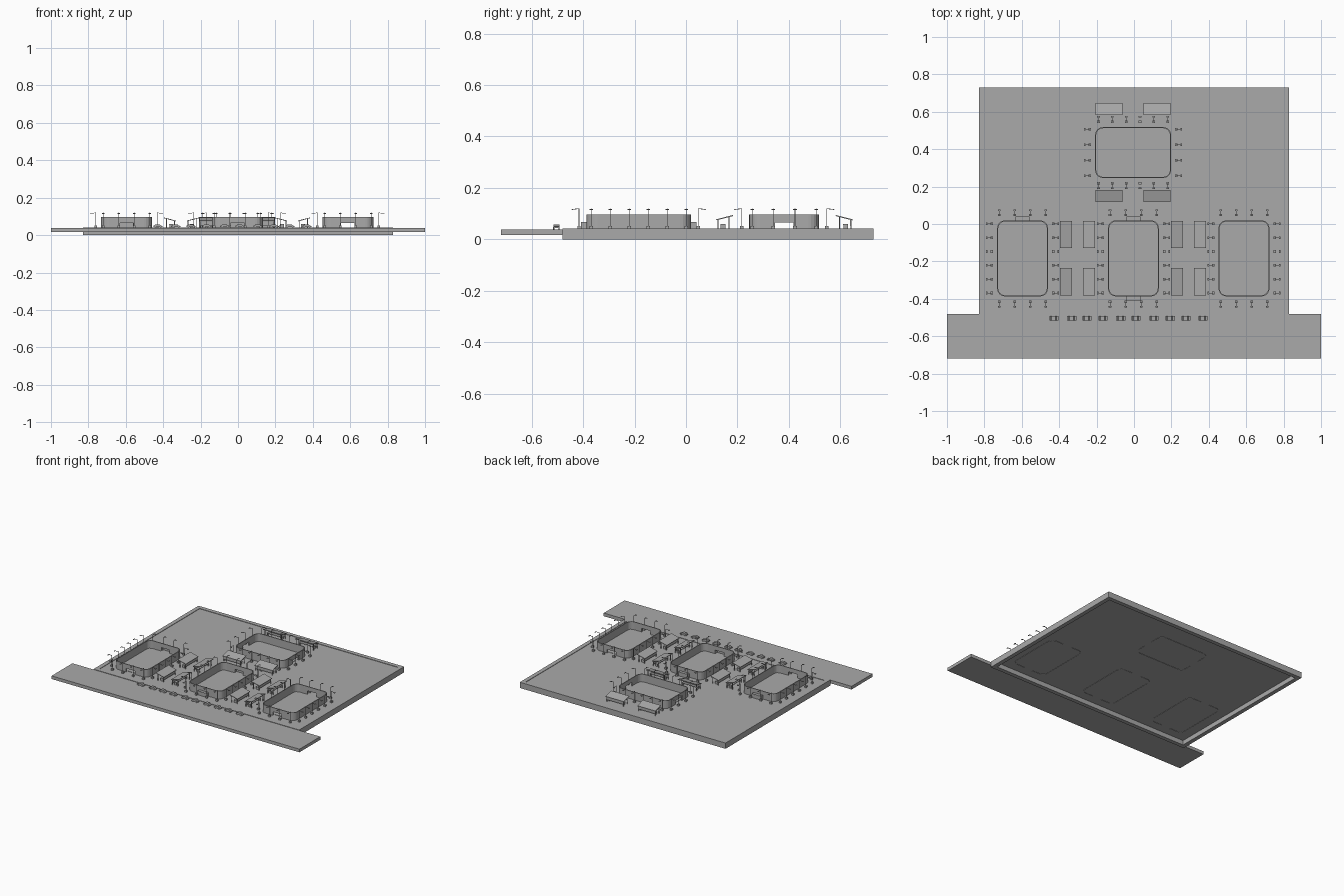
import bpy, bmesh, math
from mathutils import Matrix, Vector

if "Cube" in bpy.data.objects:
    bpy.data.objects.remove(bpy.data.objects["Cube"])

grey = bpy.data.materials.new("plain grey")
grey.diffuse_color = (0.4, 0.4, 0.4, 1)
grey.use_nodes = True
grey.node_tree.nodes["Principled BSDF"].inputs["Base Color"].default_value = grey.diffuse_color
GROUND, ROAD = 0.039, 0.039


def add_box(bm, c, s, rx=0):
    m = Matrix.Translation(c) @ Matrix.Rotation(rx, 4, 'X') @ Matrix.Diagonal((*s, 1))
    bmesh.ops.create_cube(bm, size=1, matrix=m)


def to_mesh(bm, name):
    me = bpy.data.meshes.new(name)
    bm.to_mesh(me)
    bm.free()
    me.materials.append(grey)
    return me


def box_mesh(name, boxes):
    bm = bmesh.new()
    for b in boxes:
        add_box(bm, *b)
    return to_mesh(bm, name)


def place(name, me, loc=(0, 0, 0), rz=0):
    ob = bpy.data.objects.new(name, me)
    ob.location = loc
    ob.rotation_euler.z = rz
    bpy.context.collection.objects.link(ob)
    return ob


# ground plate: a rim with a thin floor, open underneath
X, Y0, Y1, T, H = 0.83, -0.48, 0.73, 0.03, 0.042
YC, YL = (Y0 + Y1) / 2, Y1 - Y0
rim = [((s * (X - T / 2), YC, H / 2), (T, YL, H)) for s in (-1, 1)]
rim += [((0, y, H / 2), (2 * X - 2 * T, T, H)) for y in (Y0 + T / 2, Y1 - T / 2)]
place("ground_rim", box_mesh("ground_rim", rim))
place("ground_floor", box_mesh("ground_floor",
      [((0, YC, GROUND - 0.003), (2 * X - 2 * T, YL - 2 * T, 0.006))]))
place("road", box_mesh("road", [((0, -0.60, (0.016 + ROAD) / 2), (2, 0.24, ROAD - 0.016))]))

# rink wall: rounded rectangle with a goal opening at both short ends
A, B, R, GOAL, TOP = 0.136, 0.203, 0.042, 0.036, 0.096


def outline(inset):
    a, b, r = A - inset, B - inset, R - inset
    pts = []
    for k, (sx, sy) in enumerate(((1, 1), (-1, 1), (-1, -1), (1, -1))):
        for i in range(7):
            t = math.radians(90 * k + 15 * i)
            pts.append((sx * (a - r) + r * math.cos(t), sy * (b - r) + r * math.sin(t)))
        if k in (0, 2):
            pts += [(sx * GOAL, sy * b), (-sx * GOAL, sy * b)]
    return pts


def rink_wall():
    bm = bmesh.new()
    out, inn = outline(0), outline(0.006)
    n = len(out)
    for i in range(n):
        j = (i + 1) % n
        is_goal = abs(out[i][0]) <= GOAL + 1e-4 and abs(out[j][0]) <= GOAL + 1e-4
        lo = 0.065 if is_goal else GROUND - 0.008
        ring = lambda p: [bm.verts.new((*p[i], lo)), bm.verts.new((*p[j], lo)),
                          bm.verts.new((*p[j], TOP)), bm.verts.new((*p[i], TOP))]
        o, q = ring(out), ring(inn)
        bm.faces.new(o)
        bm.faces.new(q[::-1])
        bm.faces.new((o[3], o[2], q[2], q[3]))
        bm.faces.new((o[1], o[0], q[0], q[1]))
        # jambs of the goal openings
        if abs(out[j][0]) <= GOAL + 1e-4 and not is_goal:
            bm.faces.new((o[2], o[1], q[1], q[2]))
        if abs(out[i][0]) <= GOAL + 1e-4 and not is_goal:
            bm.faces.new((o[0], o[3], q[3], q[0]))
    return to_mesh(bm, "rink_wall")


wall = rink_wall()
surface = box_mesh("rink_surface", [((0, 0, GROUND - 0.002), (2 * A - 0.03, 2 * B - 0.03, 0.008))])

# goal cage behind an opening, outward is +y
cage = box_mesh("goal_cage", [((0, 0.014, 0.066), (0.074, 0.022, 0.003)),
                              ((-0.036, 0.014, 0.052), (0.003, 0.022, 0.026)),
                              ((0.036, 0.014, 0.052), (0.003, 0.022, 0.026)),
                              ((0, 0.024, 0.052), (0.074, 0.003, 0.026))])

# floodlight: footing, thin pole, arm and head reaching outward (+y)
lamp = box_mesh("floodlight", [((0, 0, GROUND + 0.006), (0.014, 0.013, 0.012)),
                               ((0, 0, 0.079), (0.0025, 0.0025, 0.08)),
                               ((0, 0.011, 0.118), (0.0025, 0.024, 0.0025), -0.1),
                               ((0, 0.026, 0.116), (0.014, 0.008, 0.003), -0.3)])

# team shelter: sloped roof, legs, bench with back, open side is +y
W, D = 0.146, 0.064
parts = [((0, 0, 0.084), (W, D + 0.003, 0.004), 0.25),
         ((0, -0.006, 0.058), (W - 0.02, 0.02, 0.003)),
         ((0, -0.024, 0.064), (W - 0.01, 0.002, 0.026))]
for s in (-1, 1):
    parts += [((s * (W / 2 - 0.006), -0.026, 0.058), (0.004, 0.004, 0.038)),
              ((s * (W / 2 - 0.006), 0.018, 0.063), (0.004, 0.004, 0.048)),
              ((s * (W / 2 - 0.015), -0.006, 0.048), (0.003, 0.018, 0.018))]
shelter = box_mesh("team_shelter", parts)

# four rinks: centre, turn, and which ends carry a goal cage
rinks = {"left": (-0.596, -0.184, 0, (1,)), "middle": (-0.003, -0.184, 0, (1, -1)),
         "right": (0.588, -0.184, 0, ()), "back": (-0.005, 0.382, math.pi / 2, ())}
for name, (cx, cy, rz, cages) in rinks.items():
    def put(part, me, x, y, turn):
        p = Matrix.Rotation(rz, 3, 'Z') @ Vector((x, y, 0))
        place(f"{name}_{part}", me, (cx + p.x, cy + p.y, 0), rz + turn)

    put("rink_wall", wall, 0, 0, 0)
    put("rink_surface", surface, 0, 0, 0)
    for s in cages:
        put("goal_cage", cage, 0, s * (B - 0.004), 0 if s > 0 else math.pi)
    for s in (-1, 1):
        for x in (-0.125, -0.042, 0.042, 0.125):
            put("floodlight", lamp, x, s * (B + 0.029), 0 if s > 0 else math.pi)
        for y in (-0.185, -0.111, -0.037, 0.037, 0.111, 0.185):
            put("floodlight", lamp, s * (A + 0.029), y, -s * math.pi / 2)

# shelters between the front rinks, open towards the nearer rink
for x, turn in ((-0.364, 1), (-0.241, -1), (0.230, 1), (0.353, -1)):
    for y in (-0.056, -0.308):
        place("team_shelter", shelter, (x, y, 0), turn * math.pi / 2)
# shelters on both long sides of the back rink
for y, turn in ((0.615, math.pi), (0.150, 0)):
    for x in (-0.134, 0.123):
        place("team_shelter", shelter, (x, y, 0), turn)


# parked car: side profile extruded across, plus wheels
def car_mesh():
    bm = bmesh.new()
    side = [(-.025, .004), (.025, .004), (.025, .010), (.014, .012), (.008, .019),
            (-.013, .019), (-.019, .012), (-.025, .011)]
    f = bm.faces.new([bm.verts.new((x, -0.011, z)) for x, z in side])
    g = bmesh.ops.extrude_face_region(bm, geom=[f])["geom"]
    bmesh.ops.translate(bm, vec=(0, 0.022, 0),
                        verts=[v for v in g if isinstance(v, bmesh.types.BMVert)])
    bmesh.ops.recalc_face_normals(bm, faces=bm.faces)
    for x in (-0.015, 0.015):
        for y in (-0.010, 0.010):
            m = Matrix.Translation((x, y, 0.0045)) @ Matrix.Rotation(math.pi / 2, 4, 'X')
            bmesh.ops.create_cone(bm, cap_ends=True, segments=10, radius1=0.0045,
                                  radius2=0.0045, depth=0.005, matrix=m)
    return to_mesh(bm, "parked_car")


car = car_mesh()
for x in (-0.428, -0.332, -0.251, -0.166, -0.07, 0.011, 0.107, 0.193, 0.278, 0.369):
    place("parked_car", car, (x, -0.504, ROAD))
